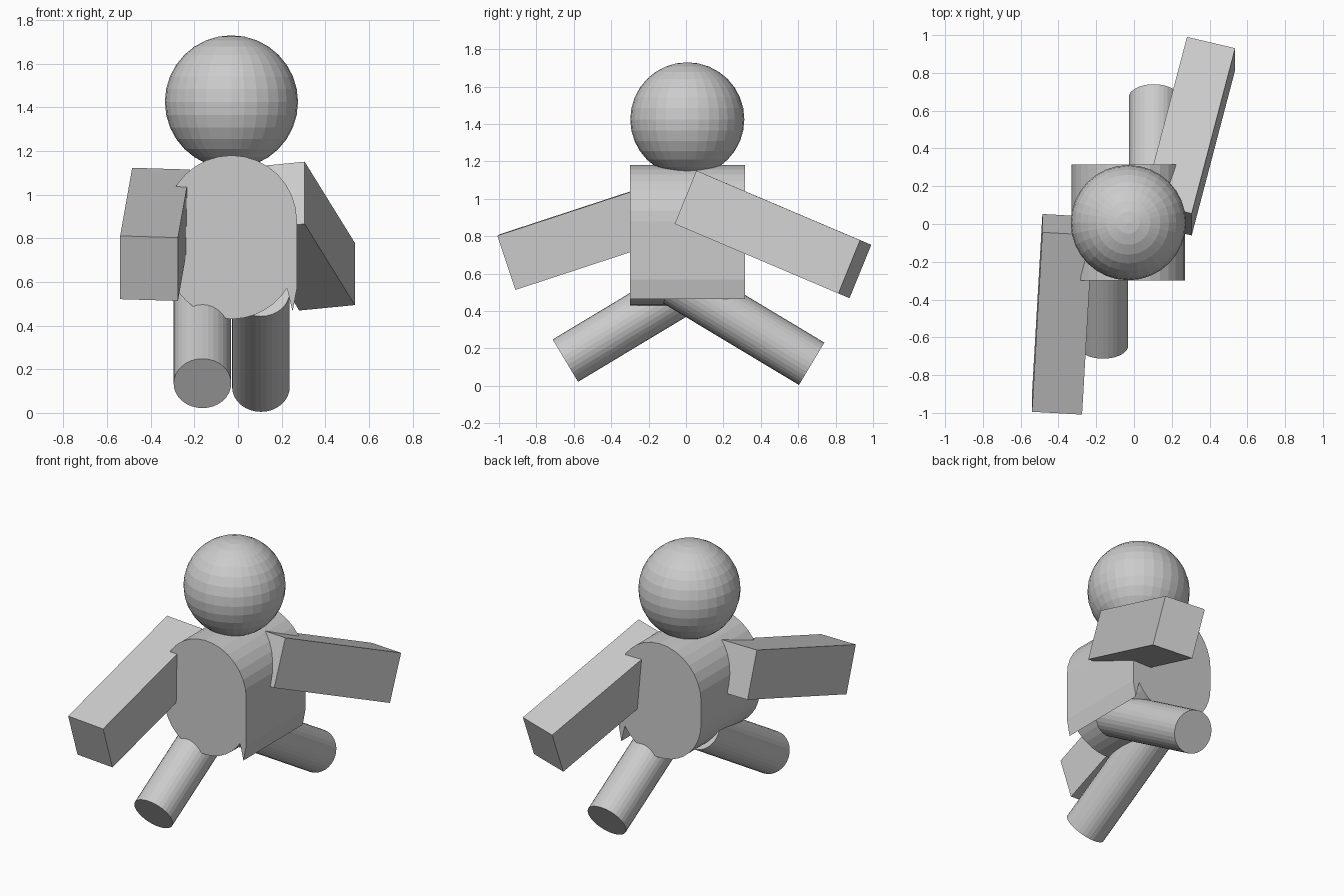
import bpy
import bmesh
from math import sin, cos, radians
from mathutils import Matrix, Vector

cube = bpy.data.objects.get("Cube")
if cube:
    bpy.data.objects.remove(cube, do_unlink=True)

grey = bpy.data.materials.new("plain grey")
grey.use_nodes = True
grey.diffuse_color = (0.6, 0.6, 0.6, 1)
grey.node_tree.nodes["Principled BSDF"].inputs["Base Color"].default_value = (0.6, 0.6, 0.6, 1)


def finish(name, bm):
    """Turn a bmesh into a flat-shaded grey object."""
    bmesh.ops.recalc_face_normals(bm, faces=bm.faces)
    mesh = bpy.data.meshes.new(name)
    bm.to_mesh(mesh)
    bm.free()
    mesh.materials.append(grey)
    bpy.context.collection.objects.link(bpy.data.objects.new(name, mesh))


def arm(name, centre, width, length, height):
    """Box spanned by three edge vectors."""
    bm = bmesh.new()
    frame = Matrix((width, length, height)).transposed().to_4x4()
    bmesh.ops.create_cube(bm, size=1, matrix=Matrix.Translation(centre) @ frame)
    finish(name, bm)


def leg(name, foot, side, radius=0.132, length=0.85, slope=radians(31)):
    """Cylinder running from the foot up into the body; side is the y direction of the foot."""
    bm = bmesh.new()
    axis = Vector((0, -side * cos(slope), sin(slope)))
    turn = axis.to_track_quat("Z", "X").to_matrix().to_4x4()
    middle = Vector(foot) + axis * length / 2
    bmesh.ops.create_cone(bm, cap_ends=True, segments=32, radius1=radius, radius2=radius,
                          depth=length, matrix=Matrix.Translation(middle) @ turn)
    finish(name, bm)


# Head
bm = bmesh.new()
bmesh.ops.create_uvsphere(bm, u_segments=32, v_segments=16, radius=0.305,
                          matrix=Matrix.Translation((-0.03, 0.007, 1.425)))
finish("head", bm)

# Torso: rounded profile with a pointed lower edge on the left, extruded front to back
def arc(z, start, end, steps=16, r=0.3):
    angles = [radians(start + (end - start) * i / steps) for i in range(steps + 1)]
    return [(-0.03 + r * cos(a), z + r * sin(a)) for a in angles]

profile = arc(0.88, 0, 180) + arc(0.73, 180, 328) + [(0.25, 0.465), (0.27, 0.57)]
bm = bmesh.new()
front = bm.faces.new([bm.verts.new((x, -0.3, z)) for x, z in profile])
back = bmesh.ops.extrude_face_region(bm, geom=[front], use_keep_orig=True)["geom"]
bmesh.ops.translate(bm, vec=(0, 0.615, 0),
                    verts=[v for v in back if isinstance(v, bmesh.types.BMVert)])
finish("torso", bm)

# Arms
arm("right_arm", (-0.38, -0.478, 0.818),
    (0.265, -0.015, -0.008), (-0.055, -0.95, -0.312), (0, -0.097, 0.29))
arm("left_arm", (0.293, 0.465, 0.81),
    (0.255, -0.06, 0.025), (0.23, 0.875, -0.372), (0, 0.116, 0.285))

# Legs
leg("right_leg", (-0.163, -0.645, 0.135), -1)
leg("left_leg", (0.105, 0.672, 0.118), 1)
